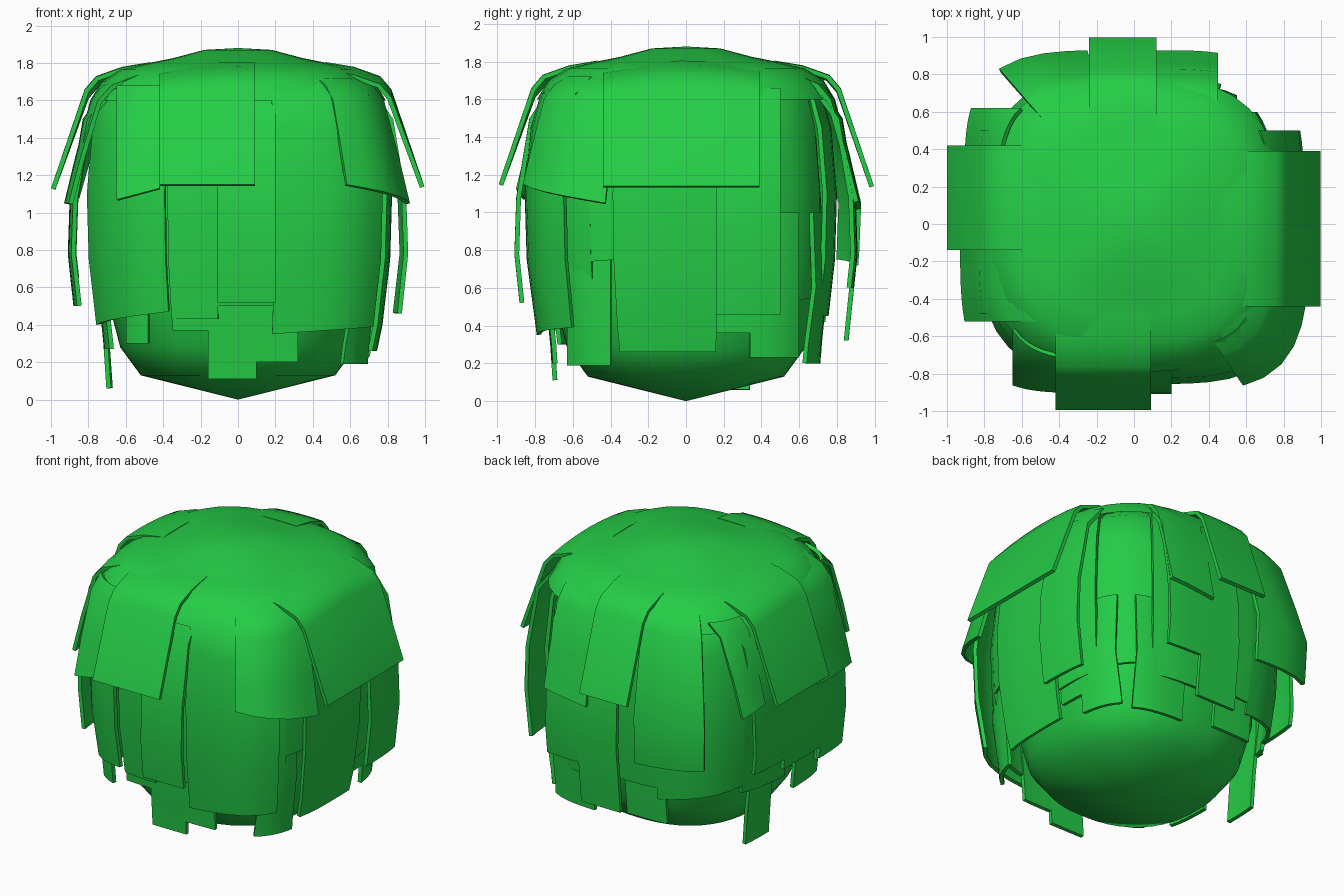
import bpy, math

cube = bpy.data.objects.get("Cube")
if cube:
    bpy.data.objects.remove(cube)

green = bpy.data.materials.new("leaf_green")
green.use_nodes = True
green.diffuse_color = (0.018, 0.61, 0.062, 1)
bsdf = green.node_tree.nodes["Principled BSDF"]
bsdf.inputs["Base Color"].default_value = green.diffuse_color
bsdf.inputs["Roughness"].default_value = 0.8

# Half-width and height of each foliage layer, from top to bottom
CORE = [(0.3, 1.72), (0.6, 1.6), (0.69, 1.4), (0.72, 1.0), (0.70, 0.55), (0.63, 0.28), (0.52, 0.13)]
CAP = [(0.18, 1.87), (0.35, 1.825), (0.5, 1.795), (0.63, 1.765), (0.73, 1.70), (0.79, 1.6)]
TOP = [(0.47, 1.805), (0.62, 1.78), (0.76, 1.73), (0.82, 1.66), (1.0, 1.13), (1.02, 1.0)]
UPPER = [(0.62, 1.74), (0.73, 1.68), (0.79, 1.6), (0.87, 1.3), (0.93, 1.05), (0.92, 0.8), (0.9, 0.5)]
MIDDLE = [(0.72, 1.66), (0.83, 1.5), (0.9, 1.08), (0.91, 0.78), (0.87, 0.4), (0.85, 0.2)]
INNER = [(0.62, 1.72), (0.72, 1.63), (0.77, 1.45), (0.80, 1.1), (0.79, 0.75), (0.75, 0.4), (0.71, 0.2)]
LOW = [(0.74, 1.0), (0.75, 0.6), (0.72, 0.3), (0.7, 0.0)]

SIDES = {"front": ((0, -1), (1, 0)), "back": ((0, 1), (1, 0)),
         "left": ((1, 0), (0, 1)), "right": ((-1, 0), (0, 1))}
objects = []


def add(name, verts, faces, thickness=0):
    mesh = bpy.data.meshes.new(name)
    mesh.from_pydata(verts, [], faces)
    mesh.materials.append(green)
    obj = bpy.data.objects.new(name, mesh)
    bpy.context.collection.objects.link(obj)
    if thickness:
        mod = obj.modifiers.new("thickness", "SOLIDIFY")
        mod.thickness = thickness
        mod.offset = -1
    objects.append(obj)


def ring_point(r, degrees, n):
    # Point on a rounded square
    c, s = math.cos(math.radians(degrees)), math.sin(math.radians(degrees))
    k = r / (abs(c) ** n + abs(s) ** n) ** (1 / n)
    return k * c, k * s


def side_point(side, r, lat, n):
    # Point at a fixed sideways offset on a rounded square
    (nx, ny), (tx, ty) = SIDES[side]
    depth = r * max(0, 1 - abs(lat / r) ** n) ** (1 / n)
    return nx * depth + tx * lat, ny * depth + ty * lat


def radius_at(profile, z):
    for (r0, z0), (r1, z1) in zip(profile, profile[1:]):
        if z0 >= z >= z1:
            return r0 + (r1 - r0) * (z0 - z) / (z0 - z1)
    return profile[-1][0]


def sheet(name, profile, place, a, b, z0, z1, cols, min_r=0, sag=0):
    # Thin leaf sheet hanging down a profile, cut off at a sloping bottom
    rows = [p for p in profile if p[1] > max(z0, z1) + 0.02 and p[0] > min_r]
    verts = []
    for i in range(cols + 1):
        t = i / cols
        u, zb = a + (b - a) * t, z0 + (z1 - z0) * t
        verts += [(*place(r, u), z - sag * u * u) for r, z in rows]
        verts.append((*place(radius_at(profile, zb), u), zb))
    h = len(rows) + 1
    faces = [(i * h + j, i * h + j + 1, (i + 1) * h + j + 1, (i + 1) * h + j)
             for i in range(cols) for j in range(h - 1)]
    # Make the faces point outwards
    p, q, s = (verts[k] for k in (h - 2, h - 1, 2 * h - 1))
    e, f = [q[k] - p[k] for k in range(3)], [s[k] - p[k] for k in range(3)]
    nx, ny = e[1] * f[2] - e[2] * f[1], e[2] * f[0] - e[0] * f[2]
    if nx * p[0] + ny * p[1] < 0:
        faces = [face[::-1] for face in faces]
    add(name, verts, faces, 0.025)


def flap(name, profile, side, a, b, z0, z1=None, n=4, sag=0):
    sheet(f"{side}_{name}", profile, lambda r, u: side_point(side, r, u, n), a, b,
          z0, z0 if z1 is None else z1, 6, max(abs(a), abs(b)), sag)


def wrap(name, profile, a, b, z0, z1, scale=1, n=4):
    sheet(name, profile, lambda r, u: ring_point(r * scale, u, n), a, b, z0, z1,
          max(2, round(abs(b - a) / 6)))


def dome(name, profile, top, n, bottom=None, seg=48):
    # Rounded-square body with a pole at the top and maybe the bottom
    verts = [(*ring_point(r, 360 * i / seg, n), z) for r, z in profile for i in range(seg)]
    rows = len(profile)
    faces = [(j * seg + i, (j + 1) * seg + i, (j + 1) * seg + (i + 1) % seg, j * seg + (i + 1) % seg)
             for j in range(rows - 1) for i in range(seg)]
    verts.append((0, 0, top))
    faces += [(len(verts) - 1, i, (i + 1) % seg) for i in range(seg)]
    if bottom is not None:
        verts.append((0, 0, bottom))
        base = (rows - 1) * seg
        faces += [(len(verts) - 1, base + (i + 1) % seg, base + i) for i in range(seg)]
    add(name, verts, faces)


# Solid core and broad crown
dome("core", CORE, 1.75, 2.4, bottom=0)
dome("crown", CAP, 1.88, 2.8)

# Large flared flaps at the top
for side, a, b, z in [("front", -0.42, 0.09, 1.15), ("left", -0.44, 0.39, 1.14),
                      ("right", -0.14, 0.42, 1.13), ("back", -0.24, 0.12, 1.14)]:
    flap("top_flap", TOP, side, a, b, z, n=10, sag=0.22)

# Upper leaves between the flaps
wrap("front_left_upper_leaf", UPPER, -56, -25, 1.15, 1.05)
wrap("back_right_upper_leaf", UPPER, 105, 131, 0.72, 0.75)
for side, a, b, z0, z1 in [("front", -0.65, -0.42, 1.07, 1.13), ("right", -0.52, -0.14, 1.05, 1.05),
                           ("right", 0.42, 0.62, 1.12, 1.08), ("back", 0.12, 0.45, 1.02, 1.06)]:
    flap("upper_leaf", UPPER, side, a, b, z0, z1)

# Middle leaves
wrap("front_left_middle_leaf", INNER, -77, -40, 0.35, 0.39, 1.07)
for side, a, b, z in [("front", -0.11, 0.2, 0.52), ("left", 0.16, 0.5, 0.46),
                      ("back", -0.1, 0.2, 0.32), ("back", 0.2, 0.45, 0.6),
                      ("right", -0.2, 0.2, 0.58), ("right", -0.48, -0.2, 0.5),
                      ("right", 0.2, 0.5, 0.65)]:
    flap("middle_leaf", MIDDLE, side, a, b, z)

# Inner leaves wrapping all the way round: start angle, end angle, heights, scale
for a, b, z0, z1, scale in [(-75, -35, 0.38, 0.4, 1), (-35, -26, 0.74, 0.75, 1),
                            (-26, 12, 0.26, 0.26, 1.03), (12, 34, 0.46, 0.48, 1),
                            (34, 58, 0.52, 0.55, 0.95), (58, 85, 0.45, 0.45, 1),
                            (85, 112, 0.5, 0.5, 1), (112, 150, 0.42, 0.5, 1),
                            (150, 180, 0.45, 0.42, 1), (180, 205, 0.5, 0.5, 1),
                            (205, 244, 0.4, 0.47, 1.04), (244, 262, 0.43, 0.43, 1),
                            (262, 285, 0.5, 0.5, 1)]:
    wrap("inner_leaf", INNER, a, b, z0, z1, scale, 3.1)

# Lowest hanging strips
for side, a, b, z in [("front", -0.16, 0.1, 0.11), ("front", 0.1, 0.32, 0.2),
                      ("front", -0.35, -0.16, 0.37), ("front", -0.6, -0.48, 0.3),
                      ("left", -0.63, -0.4, 0.19), ("left", 0.16, 0.34, 0.36),
                      ("left", 0.34, 0.6, 0.23), ("back", -0.35, -0.05, 0.25),
                      ("back", 0.2, 0.55, 0.2), ("right", -0.45, -0.15, 0.27),
                      ("right", 0.1, 0.34, 0.06)]:
    flap("low_strip", LOW, side, a, b, z)

# Thicken the leaves, then smooth them with sharp rims
bpy.ops.object.select_all(action="DESELECT")
for obj in objects:
    obj.select_set(True)
bpy.context.view_layer.objects.active = objects[0]
bpy.ops.object.convert(target="MESH")
bpy.ops.object.shade_smooth_by_angle(angle=math.radians(40))
